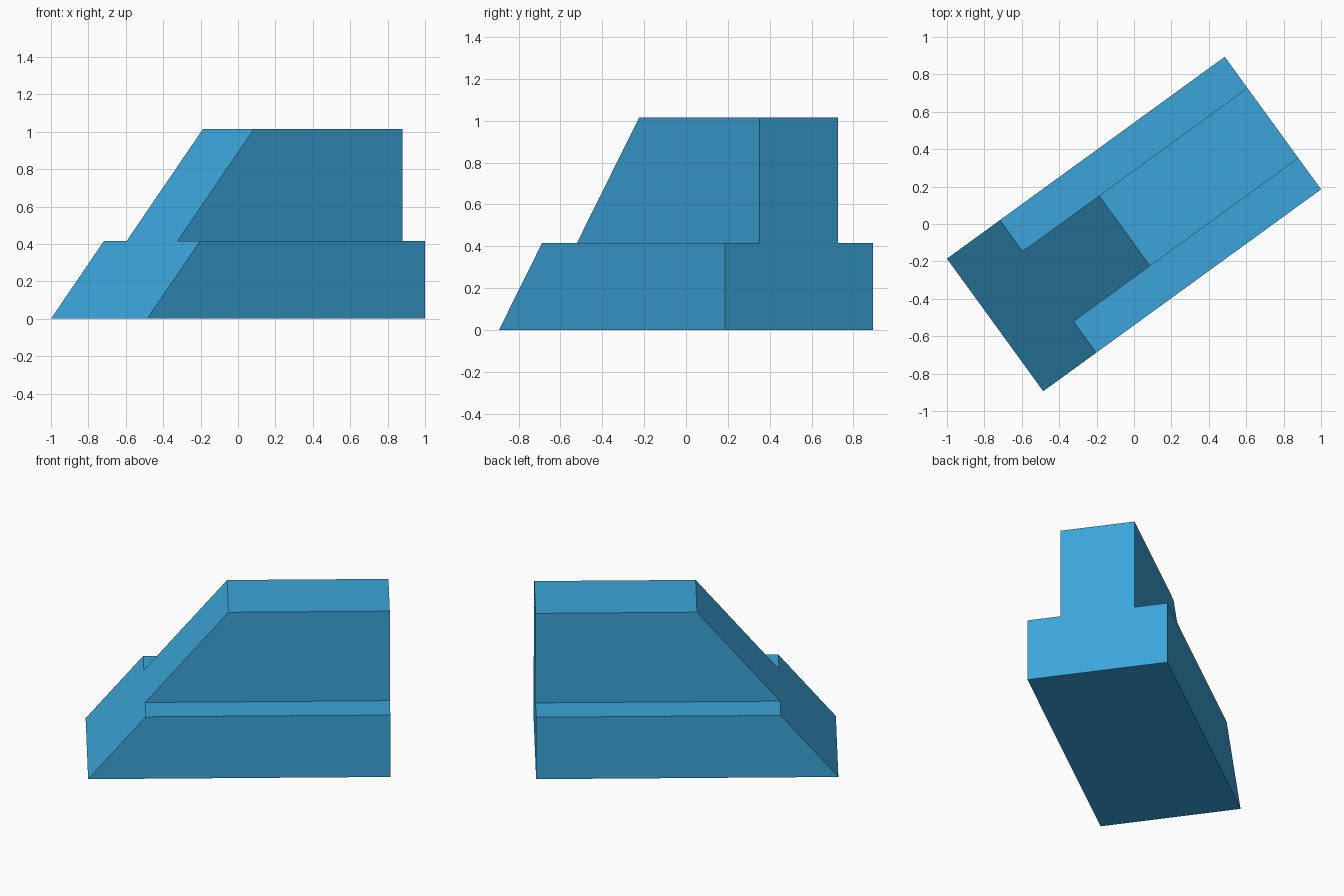
import bpy, bmesh, math
from mathutils import Matrix

cube = bpy.data.objects.get("Cube")
if cube:
    bpy.data.objects.remove(cube, do_unlink=True)

# Sizes along the block's own axes
HALF_LENGTH, HALF_WIDTH, STEM = 0.918, 0.438, 0.232
STEP_Z, TOP_Z = 0.415, 1.015
SLOPE = 0.843             # setback of the sloping end per unit of height
TURN = math.radians(36)

# Blue material
blue = bpy.data.materials.new("blue")
colour = (0.045, 0.376, 0.701, 1)
blue.diffuse_color = colour
blue.use_nodes = True
blue.node_tree.nodes["Principled BSDF"].inputs["Base Color"].default_value = colour

# Stepped cross-section, mirrored from one half
half = [(HALF_WIDTH, 0), (HALF_WIDTH, STEP_Z), (STEM, STEP_Z), (STEM, TOP_Z)]
profile = half + [(-y, z) for y, z in reversed(half)]

# Extrude from the upright end, then shear the other end into a ramp
bm = bmesh.new()
cap = bm.faces.new([bm.verts.new((HALF_LENGTH, y, z)) for y, z in profile])
ramp = bmesh.ops.extrude_face_region(bm, geom=[cap], use_keep_orig=True)
for v in ramp["geom"]:
    if isinstance(v, bmesh.types.BMVert):
        v.co.x = -HALF_LENGTH + SLOPE * v.co.z
bmesh.ops.recalc_face_normals(bm, faces=bm.faces[:])
bm.transform(Matrix.Rotation(TURN, 4, 'Z'))

mesh = bpy.data.meshes.new("stepped_block")
bm.to_mesh(mesh)
bm.free()
mesh.materials.append(blue)
block = bpy.data.objects.new("stepped_block", mesh)
bpy.context.collection.objects.link(block)
